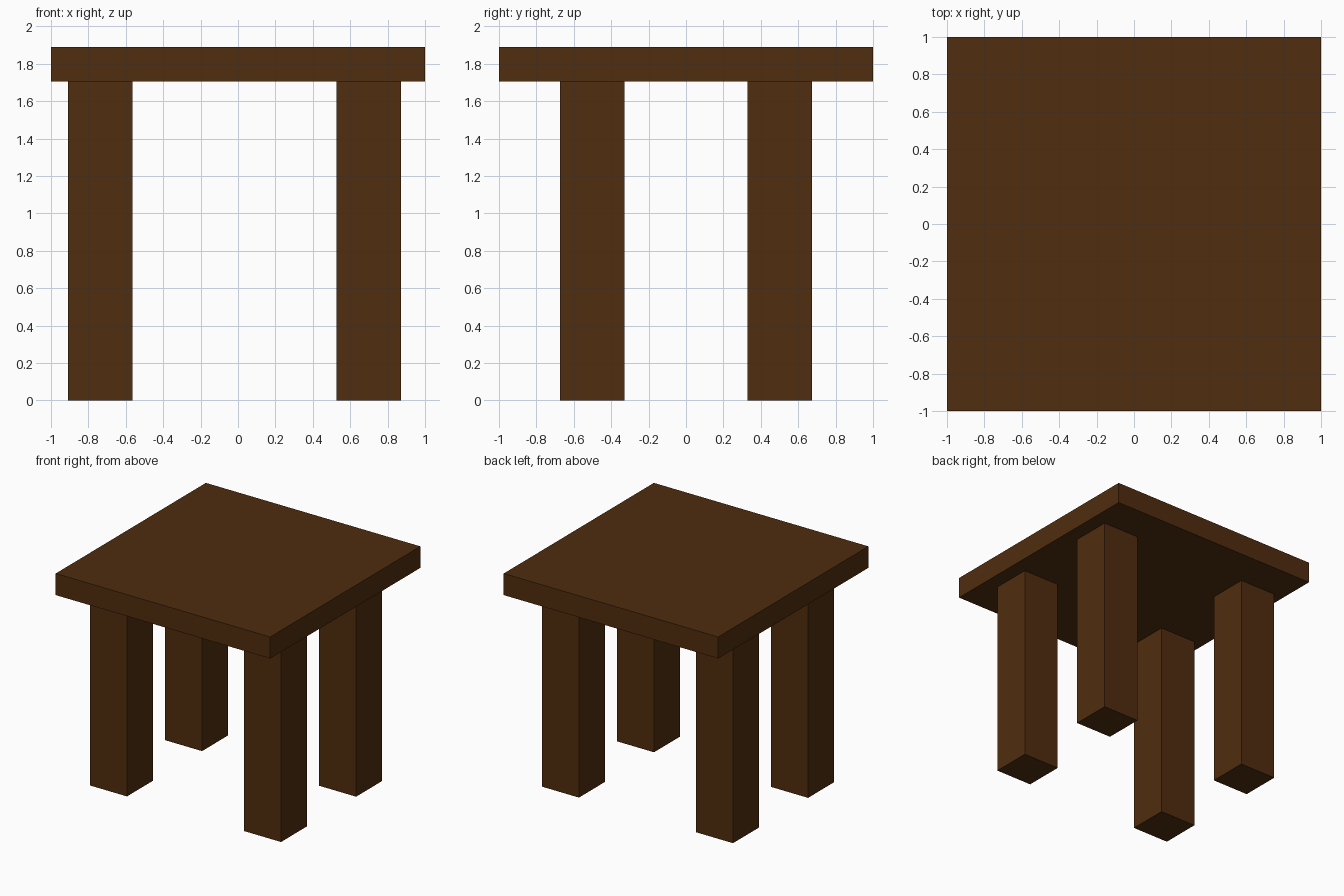
import bpy

if "Cube" in bpy.data.objects:
    bpy.data.objects.remove(bpy.data.objects["Cube"])

TOP_Z, UNDER_Z = 1.888, 1.706
LEG_WIDTH = 0.345

wood = bpy.data.materials.new("dark_wood")
wood.diffuse_color = (0.08, 0.026, 0.0045, 1.0)
wood.use_nodes = True
wood.node_tree.nodes["Principled BSDF"].inputs["Base Color"].default_value = wood.diffuse_color


def box(name, x, y, z0, z1, width):
    """Square-section block standing between two heights."""
    bpy.ops.mesh.primitive_cube_add(size=1, location=(x, y, (z0 + z1) / 2))
    obj = bpy.context.object
    obj.name = name
    obj.scale = (width, width, z1 - z0)
    bpy.ops.object.transform_apply(location=False, rotation=False, scale=True)
    obj.data.materials.append(wood)
    return obj


# Square table top
box("table_top", 0, 0, UNDER_Z, TOP_Z, 2.0)

# Four legs, set slightly off-centre in x
for side, x in (("left", -0.737), ("right", 0.70)):
    for end, y in (("front", -0.5), ("back", 0.5)):
        box(f"{end}_{side}_leg", x, y, 0, UNDER_Z, LEG_WIDTH)
